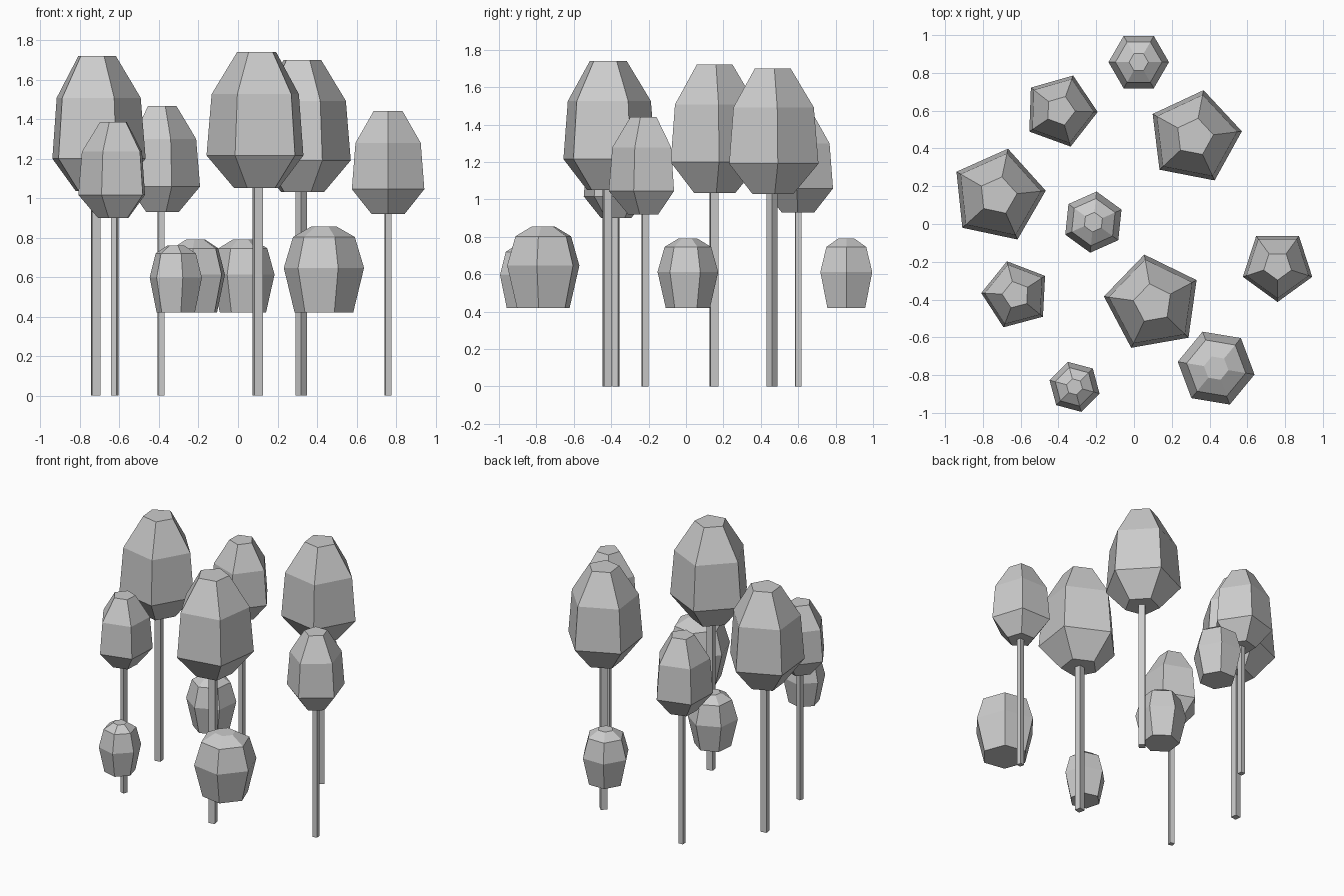
import bpy
import bmesh
from math import cos, sin, radians

cube = bpy.data.objects.get("Cube")
if cube:
    bpy.data.objects.remove(cube, do_unlink=True)

grey = bpy.data.materials.new("plain_grey")
grey.use_nodes = True
colour = (0.6, 0.6, 0.6, 1)
grey.diffuse_color = colour
grey.node_tree.nodes["Principled BSDF"].inputs["Base Color"].default_value = colour


def lathe(name, x, y, sides, angle, rings):
    """Closed flat-sided solid from (radius, height) rings, lowest first."""
    bm = bmesh.new()
    loops = []
    for r, z in rings:
        turns = [radians(angle + 360 * i / sides) for i in range(sides)]
        loops.append([bm.verts.new((r * cos(t), r * sin(t), z)) for t in turns])
    for low, high in zip(loops, loops[1:]):
        for i in range(sides):
            j = (i + 1) % sides
            bm.faces.new((low[i], low[j], high[j], high[i]))
    bm.faces.new(loops[0][::-1])
    bm.faces.new(loops[-1])
    mesh = bpy.data.meshes.new(name)
    bm.to_mesh(mesh)
    bm.free()
    mesh.materials.append(grey)
    obj = bpy.data.objects.new(name, mesh)
    obj.location = (x, y, 0)
    bpy.context.collection.objects.link(obj)


def crown(name, x, y, sides, angle, radius, bottom, top, profile):
    rings = [(radius * r, bottom + (top - bottom) * h) for r, h in profile]
    lathe(name, x, y, sides, angle, rings)


# Crown outlines as (radius share, height share)
TREE = [(0.46, 0), (1, 0.24), (0.9, 0.69), (0.4, 1)]
BUSH = [(0.73, 0), (1, 0.52), (0.77, 0.88), (0.32, 1)]

# Tall trees: x, y, crown angle, radius, crown bottom, top, trunk angle
trees = [
    (-0.72, 0.15, 6, 0.254, 1.035, 1.72, 53),
    (0.32, 0.46, 7, 0.253, 1.03, 1.70, 0),
    (0.10, -0.42, 28, 0.262, 1.05, 1.74, 56),
    (-0.39, 0.60, -2, 0.198, 0.93, 1.465, 48),
    (-0.625, -0.375, 33, 0.184, 0.90, 1.385, 30),
    (0.76, -0.22, 54, 0.193, 0.92, 1.44, 54),
]
for n, (x, y, angle, radius, low, high, twist) in enumerate(trees, 1):
    crown(f"tree_crown_{n}", x, y, 5, angle, radius, low, high, TREE)
    trunk = radius * 0.118
    lathe(f"tree_trunk_{n}", x, y, 4, twist, [(trunk, 0), (trunk, low + 0.02)])

# Low bushes: x, y, angle, radius, top
bushes = [
    (0.025, 0.857, 0, 0.16, 0.79),
    (-0.215, 0.01, 24, 0.163, 0.79),
    (-0.315, -0.862, -15, 0.137, 0.76),
    (0.435, -0.763, -9.5, 0.206, 0.855),
]
for n, (x, y, angle, radius, high) in enumerate(bushes, 1):
    crown(f"bush_{n}", x, y, 6, angle, radius, 0.42, high, BUSH)
